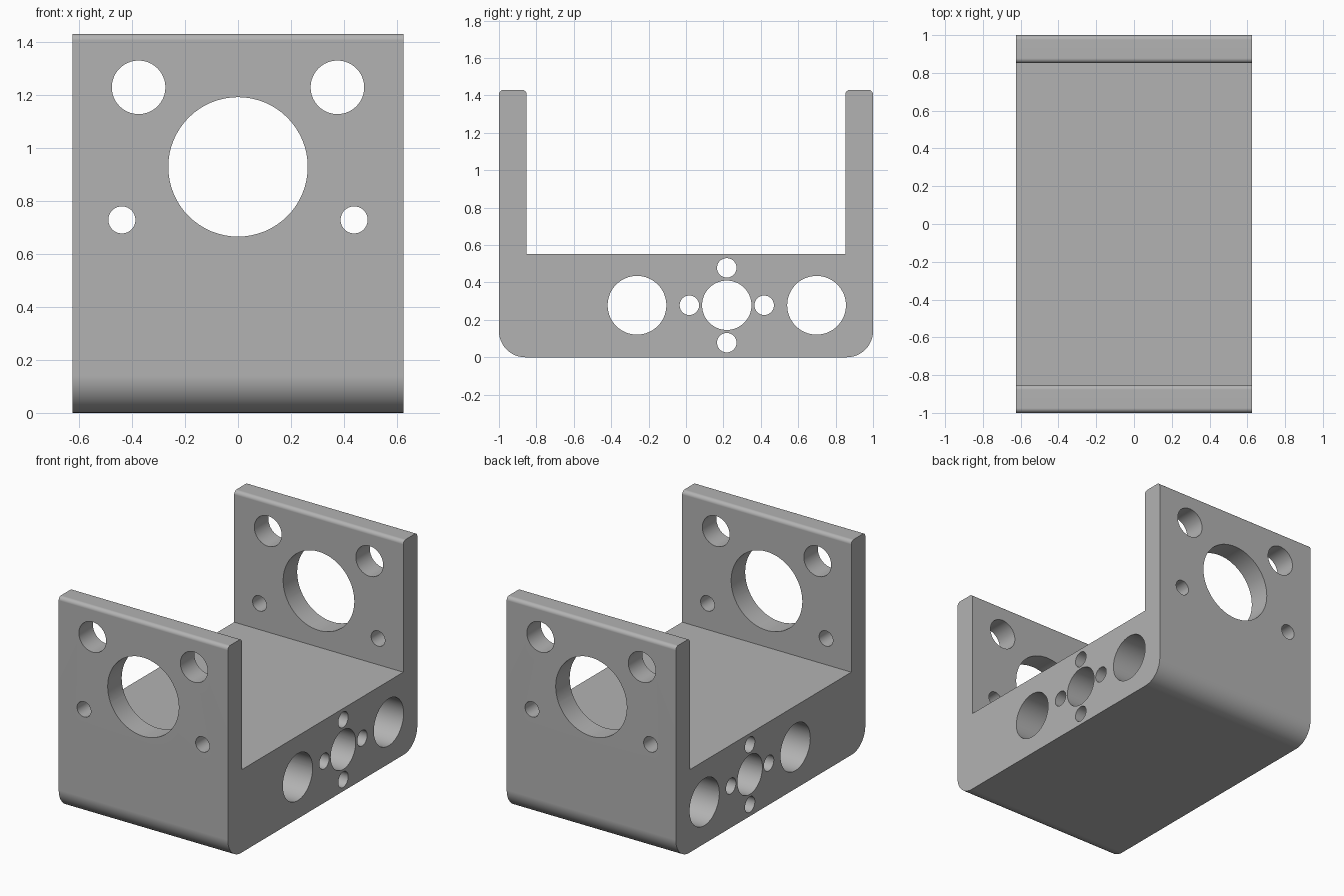
import bpy, bmesh
from math import pi, cos, sin, radians
from mathutils import Matrix, Vector

cube = bpy.data.objects.get("Cube")
if cube:
    bpy.data.objects.remove(cube, do_unlink=True)

HALF_X, HALF_Y, TOP = 0.625, 1.0, 1.43
INNER_Y, FLOOR = 0.852, 0.553
BASE_R, RIM_R = 0.14, 0.025

metal = bpy.data.materials.new("grey metal")
metal.use_nodes = True
grey = (0.45, 0.45, 0.45, 1)
metal.diffuse_color = grey
metal.node_tree.nodes["Principled BSDF"].inputs["Base Color"].default_value = grey


def fillet(y, z, r, start, steps):
    """Quarter arc about (y, z), counter-clockwise from the start angle."""
    angles = [radians(start + 90 * i / steps) for i in range(steps + 1)]
    return [(y + r * cos(a), z + r * sin(a)) for a in angles]


def make_object(name, bm):
    mesh = bpy.data.meshes.new(name)
    bm.to_mesh(mesh)
    bm.free()
    obj = bpy.data.objects.new(name, mesh)
    bpy.context.collection.objects.link(obj)
    mesh.materials.append(metal)
    return obj


# U-shaped bracket: half the side profile, mirrored, then extruded across x
half = fillet(HALF_Y - BASE_R, BASE_R, BASE_R, -90, 12)
half += fillet(HALF_Y - RIM_R, TOP - RIM_R, RIM_R, 0, 6)
half += fillet(INNER_Y + RIM_R, TOP - RIM_R, RIM_R, 90, 6)
half += [(INNER_Y, FLOOR)]
profile = half + [(-y, z) for y, z in reversed(half)]

bm = bmesh.new()
face = bm.faces.new([bm.verts.new((-HALF_X, y, z)) for y, z in profile])
extruded = bmesh.ops.extrude_face_region(bm, geom=[face])["geom"]
bmesh.ops.translate(bm, vec=Vector((2 * HALF_X, 0, 0)),
                    verts=[v for v in extruded if isinstance(v, bmesh.types.BMVert)])
bmesh.ops.recalc_face_normals(bm, faces=bm.faces)
bracket = make_object("mounting_bracket", bm)

# Hole cutters: (position across the face, height, radius)
wall_holes = [(0, 0.928, 0.263)]
for side in (-1, 1):
    wall_holes += [(side * 0.375, 1.228, 0.101), (side * 0.438, 0.728, 0.051)]
base_holes = [(-0.262, 0.278, 0.157), (0.698, 0.278, 0.157), (0.218, 0.278, 0.132)]
for dy, dz in ((0.2, 0), (-0.2, 0), (0, 0.2), (0, -0.2)):
    base_holes.append((0.218 + dy, 0.278 + dz, 0.052))

bm = bmesh.new()


def add_bore(location, radius, turn):
    bmesh.ops.create_cone(bm, cap_ends=True, segments=64, depth=3,
                          radius1=radius, radius2=radius,
                          matrix=Matrix.Translation(location) @ turn)


for x, z, r in wall_holes:
    add_bore((x, 0, z), r, Matrix.Rotation(pi / 2, 4, "X"))
for y, z, r in base_holes:
    add_bore((0, y, z), r, Matrix.Rotation(pi / 2, 4, "Y"))
cutter = make_object("hole_cutter", bm)
cutter.hide_render = True

# Drill the holes and discard the cutter
bpy.ops.object.select_all(action="DESELECT")
bracket.select_set(True)
bpy.context.view_layer.objects.active = bracket
drill = bracket.modifiers.new("drill", "BOOLEAN")
drill.operation = "DIFFERENCE"
drill.solver = "EXACT"
drill.object = cutter
bpy.ops.object.modifier_apply(modifier=drill.name)
bpy.data.objects.remove(cutter, do_unlink=True)

# Smooth fillets and bores, flat walls
bpy.ops.object.shade_smooth_by_angle(angle=radians(30))
normals = bracket.modifiers.new("flat walls", "WEIGHTED_NORMAL")
normals.keep_sharp = True
